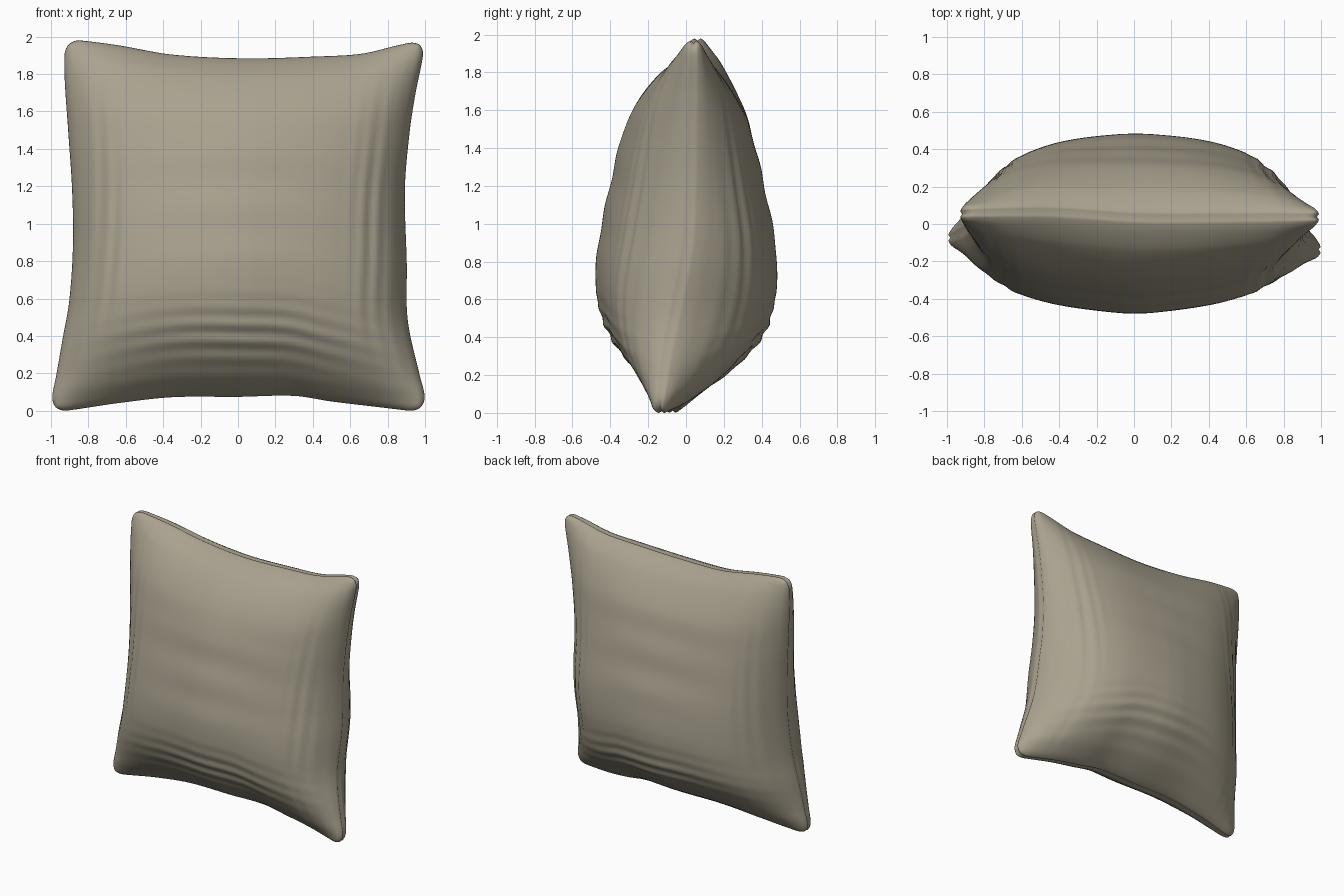
import bpy, bmesh, math

if "Cube" in bpy.data.objects:
    bpy.data.objects.remove(bpy.data.objects["Cube"])


def curve(keys):
    """Smooth (cubic Hermite) interpolation through (position, value) keys."""
    n = len(keys)
    slopes = []
    for i in range(n):
        a, b = keys[max(i - 1, 0)], keys[min(i + 1, n - 1)]
        slopes.append((b[1] - a[1]) / (b[0] - a[0]))

    def f(p):
        p = min(max(p, keys[0][0]), keys[-1][0])
        i = 0
        while i < n - 2 and p > keys[i + 1][0]:
            i += 1
        (x0, y0), (x1, y1) = keys[i], keys[i + 1]
        w = x1 - x0
        s = (p - x0) / w
        return (y0 * (2*s**3 - 3*s*s + 1) + slopes[i] * w * (s**3 - 2*s*s + s)
                + y1 * (3*s*s - 2*s**3) + slopes[i + 1] * w * (s**3 - s*s))
    return f


# Outline of the seam seen from the front
left_x = curve([(0, -1), (.05, -.995), (.1, -.975), (.2, -.94), (.3, -.905),
                (.45, -.885), (.6, -.89), (.75, -.91), (.9, -.93), (1, -.93)])
right_x = curve([(0, 1), (.05, 1), (.1, .975), (.25, .91), (.4, .905),
                 (.6, .895), (.75, .92), (.85, .95), (.95, .99), (1, 1)])
top_z = curve([(-1, 2), (-.9, 1.995), (-.7, 1.97), (-.4, 1.92), (0, 1.90),
               (.4, 1.91), (.65, 1.925), (.85, 1.97), (1, 2)])
bottom_z = curve([(-1, 0), (-.85, .02), (-.65, .05), (-.35, .083), (0, .085),
                  (.3, .09), (.5, .06), (.75, .03), (1, 0)])

# Depth of the seam along each edge
seam_left = curve([(0, -.08), (.15, -.06), (.3, -.03), (.5, .01), (1, .06)])
seam_right = curve([(0, -.15), (.15, -.11), (.25, -.07), (.4, -.01), (.5, .015), (1, .04)])
seam_bottom = curve([(-1, -.08), (-.6, -.04), (0, -.03), (.6, -.06), (1, -.15)])
seam_top = curve([(-1, .06), (-.5, .065), (0, .035), (.5, .035), (1, .04)])

# Side profile of both faces, and fall-off towards the left and right edges
front_y = curve([(0, -.03), (.066, -.21), (.176, -.385), (.286, -.465), (.396, -.475),
                 (.505, -.445), (.615, -.40), (.725, -.35), (.835, -.275), (.945, -.12), (1, .035)])
back_y = curve([(0, -.03), (.066, .18), (.176, .39), (.286, .465), (.396, .475),
                (.505, .45), (.615, .405), (.725, .355), (.835, .29), (.945, .16), (1, .035)])
falloff = curve([(-.1, 1), (.1, .995), (.44, .905), (.67, .76), (.78, .62),
                 (.89, .41), (.96, .18), (1, 0)])


def mix(a, b, t):
    return a + (b - a) * t


def seam(u, t):
    s = (u + 1) / 2
    corners = mix(mix(-.08, -.15, s), mix(.06, .04, s), t)
    return mix(seam_left(t), seam_right(t), s) + mix(seam_bottom(u), seam_top(u), t) - corners


def window(p, centre, width):
    return math.exp(-((p - centre) / width) ** 2)


def folds(u, t, side):
    """Shallow cloth wrinkles: across the bottom, and along both sides."""
    z = 2 * t
    low = .008 * math.sin(62 * (z + .12 * u * u) + 2 * u) * window(z, .36, .17) * window(u, .05, .55)
    edge = .007 * math.sin(70 * u + 1.5 * math.sin(3 * z)) * window(abs(u), .8, .11) * window(z, 1.0, .6)
    broad = .004 * math.sin(19 * z + 3 * u * u + side) * window(z, 1.25, .45) * window(u, 0, .5)
    return low + edge + broad


def round_corner(u, v, r=.09):
    a, b = (abs(u) - 1 + r) / r, (abs(v) - 1 + r) / r
    if a > 0 and b > 0:
        u = math.copysign(1 - r + r * a * math.sqrt(1 - b * b / 2), u)
        v = math.copysign(1 - r + r * b * math.sqrt(1 - a * a / 2), v)
    return u, v


def point(u0, v0, side):
    d = min(1 - abs(u0), 1 - abs(v0))
    u, v = round_corner(u0, v0)
    if d < 1e-6:                      # stitched groove between the two lips
        u, v = u * .986, v * .986
    t = (v + 1) / 2
    x = mix(left_x(t), right_x(t), (u + 1) / 2)
    z = mix(bottom_z(u), top_z(u), t)
    y = seam(u, t)
    if d > 1e-6:
        k = min(d / .04, 1)
        lip = .036 * math.sqrt(1 - (1 - k) ** 2)
        t0 = (v0 + 1) / 2
        profile = (front_y if side < 0 else back_y)(t0)
        bulge = abs(profile - seam(0, t0)) * falloff(abs(u0)) * .93
        y += side * (lip + bulge + folds(u0, t0, side) * min(d / .1, 1))
    return x, y, z


# Grid positions, packed closely near the seam
rim = [0, .003, .009, .018, .03, .045, .065]
inner = [-.91 + 1.82 * i / 90 for i in range(91)]
grid = [-1 + d for d in rim] + inner + [1 - d for d in reversed(rim)]
n = len(grid)

# Cushion: front and back panels sharing the seam vertices
bm = bmesh.new()
panels = {}
for side in (-1, 1):
    for i, u in enumerate(grid):
        for j, v in enumerate(grid):
            on_seam = i in (0, n - 1) or j in (0, n - 1)
            if side == 1 and on_seam:
                panels[side, i, j] = panels[-1, i, j]
            else:
                panels[side, i, j] = bm.verts.new(point(u, v, side))
    for i in range(n - 1):
        for j in range(n - 1):
            quad = [panels[side, a, b] for a, b in ((i, j), (i + 1, j), (i + 1, j + 1), (i, j + 1))]
            bm.faces.new(quad if side < 0 else quad[::-1])
for f in bm.faces:
    f.smooth = True

# Rest the lowest corner on the ground
low = min(v.co.z for v in bm.verts)
for v in bm.verts:
    v.co.z -= low

mesh = bpy.data.meshes.new("cushion")
bm.to_mesh(mesh)
bm.free()
cushion = bpy.data.objects.new("cushion", mesh)
bpy.context.collection.objects.link(cushion)

# Plain fabric colour
fabric = bpy.data.materials.new("beige fabric")
fabric.diffuse_color = (.40, .36, .275, 1)
fabric.use_nodes = True
fabric.node_tree.nodes["Principled BSDF"].inputs["Base Color"].default_value = fabric.diffuse_color
mesh.materials.append(fabric)
